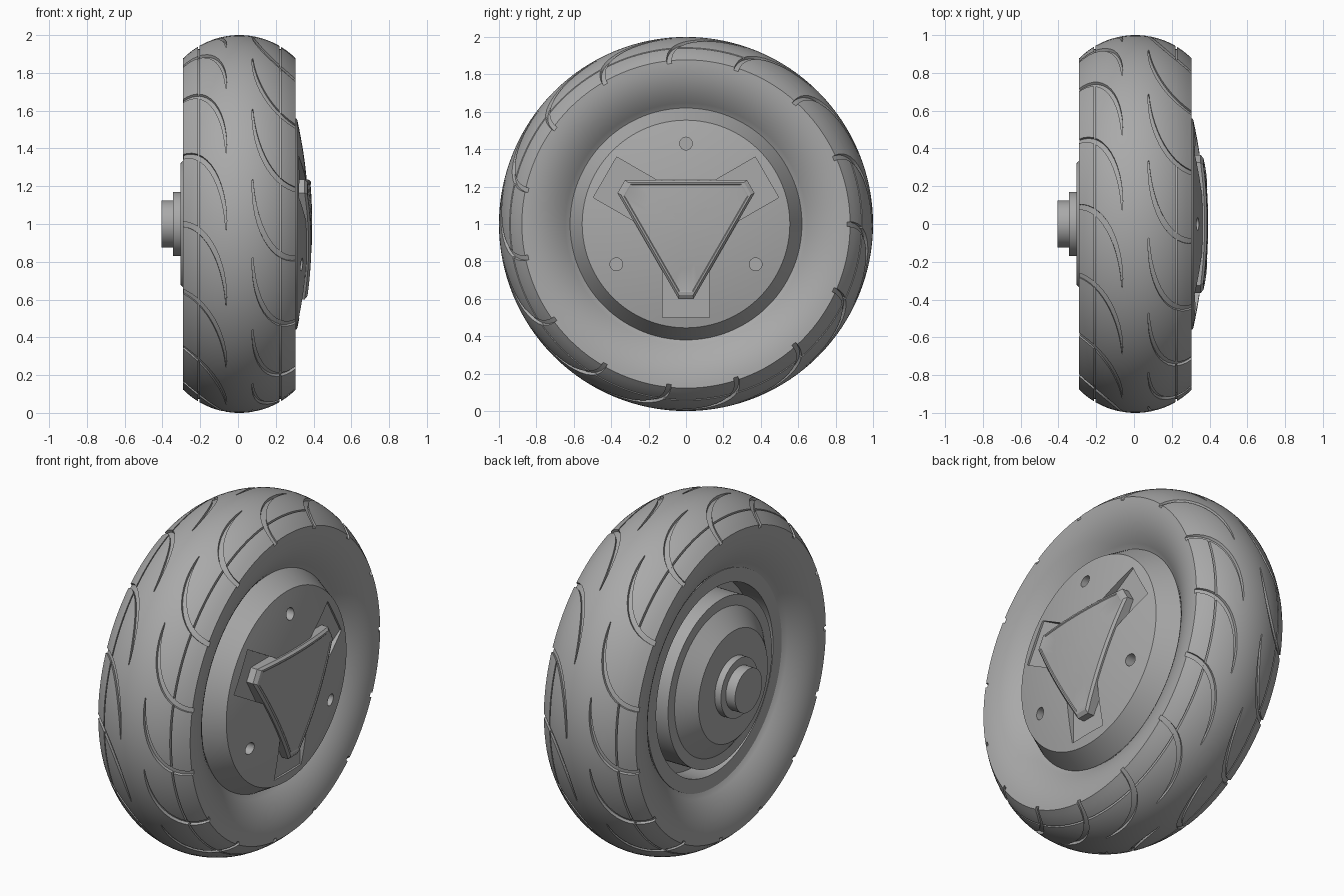
import bpy, bmesh, math
from mathutils import Matrix, Vector

if "Cube" in bpy.data.objects:
    bpy.data.objects.remove(bpy.data.objects["Cube"])

grey = bpy.data.materials.new("mid_grey")
grey.use_nodes = True
grey.diffuse_color = (0.4, 0.4, 0.4, 1)
grey.node_tree.nodes["Principled BSDF"].inputs["Base Color"].default_value = (0.4, 0.4, 0.4, 1)

MID = 0.0075      # tyre centre plane
HALF = 0.2975     # half tyre width
ARC = 0.4226      # tread crown radius
N = 15            # tread repeats


def place(x, r, a):
    return Vector((x, -r * math.cos(a), 1 + r * math.sin(a)))


def tread_r(u):
    return 1 - ARC + math.sqrt(ARC * ARC - u * u)


def dome(r):
    return 0.375 - 0.062 * (r / 0.555) ** 2


def finish(name, bm):
    bmesh.ops.recalc_face_normals(bm, faces=bm.faces)
    mesh = bpy.data.meshes.new(name)
    bm.to_mesh(mesh)
    bm.free()
    mesh.materials.append(grey)
    ob = bpy.data.objects.new(name, mesh)
    bpy.context.collection.objects.link(ob)
    return ob


def select(ob):
    bpy.ops.object.select_all(action='DESELECT')
    ob.select_set(True)
    bpy.context.view_layer.objects.active = ob


def smooth(ob):
    select(ob)
    bpy.ops.object.shade_smooth_by_angle(angle=math.radians(28))


def cut(ob, cutter):
    select(ob)
    mod = ob.modifiers.new("cut", 'BOOLEAN')
    mod.operation = 'DIFFERENCE'
    mod.solver = 'EXACT'
    mod.object = cutter
    bpy.ops.object.modifier_apply(modifier=mod.name)
    bpy.data.objects.remove(cutter)


def lathe(name, profile, closed=False, segs=128):
    """Spin (x, radius) points round the wheel axis."""
    bm = bmesh.new()
    rings = []
    for x, r in profile:
        if r == 0:
            rings.append([bm.verts.new(place(x, 0, 0))] * segs)
        else:
            rings.append([bm.verts.new(place(x, r, math.tau * i / segs)) for i in range(segs)])
    pairs = list(zip(rings, rings[1:]))
    if closed:
        pairs.append((rings[-1], rings[0]))
    for a, b in pairs:
        for i in range(segs):
            j = (i + 1) % segs
            bm.faces.new(list(dict.fromkeys((a[i], a[j], b[j], b[i]))))
    return finish(name, bm)


# Tyre: rounded tread, dished sidewalls
tread = [(MID + HALF * k / 12, tread_r(HALF * k / 12)) for k in range(-12, 13)]
wall = [(HALF - 0.11 * (k / 10) ** 2.2, 0.88 - 0.026 * k) for k in range(1, 11)]
right_wall = [(MID + u, r) for u, r in wall]
left_wall = [(MID - u, r) for u, r in reversed(wall)]
tyre = lathe("tyre", tread + right_wall + [(0.18, 0.59), (-0.17, 0.59)] + left_wall, True)

# Tread grooves: tapered crescents, turned half round for the other side
bm = bmesh.new()
STEPS = 14
for side in (-1, 1):
    for n in range(N):
        start = math.tau * (n + 0.25 * (side + 1)) / N
        prev = None
        for k in range(STEPS + 1):
            t = math.pi / 2 * k / STEPS
            u, a = -0.31 + 0.24 * math.sin(t), -0.45 * (1 - math.cos(t))
            tangent = Vector((0.24 * math.cos(t), -0.45 * math.sin(t))).normalized()
            w = 0.002 + 0.013 * (1 - (k / STEPS) ** 3)
            ring = []
            for s, h in ((-1, -0.016), (1, -0.016), (1, 0.03), (-1, 0.03)):
                uu, aa = u - s * w * tangent.y, a + s * w * tangent.x
                ring.append(bm.verts.new(place(MID - side * uu, tread_r(uu) + h, start - side * aa)))
            if prev:
                for i in range(4):
                    j = (i + 1) % 4
                    bm.faces.new((prev[i], prev[j], ring[j], ring[i]))
            else:
                bm.faces.new(ring)
            prev = ring
        bm.faces.new(prev)
cut(tyre, finish("crescent_cutter", bm))

# Thin groove round each shoulder
for u in (-0.215, 0.215):
    r = tread_r(u)
    cut(tyre, lathe("ring_cutter", [(MID + u - 0.004, r - 0.014), (MID + u + 0.004, r - 0.014),
                                    (MID + u + 0.004, r + 0.03), (MID + u - 0.004, r + 0.03)], True))
smooth(tyre)

# Hub cover: shallow dome with a sloped rim
dome_points = [(dome(0.555 * k / 12), 0.555 * k / 12) for k in range(13)]
cover = lathe("hub_cover", dome_points + [(0.2, 0.62), (0.15, 0.62), (0.15, 0)])

# Three recessed pads and three bolt holes in the cover
bm = bmesh.new()
for n in range(3):
    turn = Matrix.Translation((0, 0, 1)) @ Matrix.Rotation(math.tau * n / 3, 4, 'X')
    pad = Matrix.Translation((0.412, 0, -0.35)) @ Matrix.Diagonal((0.2, 0.25, 0.3, 1))
    bmesh.ops.create_cube(bm, size=1, matrix=turn @ pad)
    hole = Matrix.Translation((0.35, 0, 0.43)) @ Matrix.Rotation(math.pi / 2, 4, 'Y')
    bmesh.ops.create_cone(bm, cap_ends=True, segments=24, radius1=0.034, radius2=0.034,
                          depth=0.2, matrix=turn @ hole)
cut(cover, finish("pad_cutter", bm))
smooth(cover)

# Triangular badge plate that follows the dome
corners = []
for n in range(3):
    for y in (-0.04, 0.04):
        p = Matrix.Rotation(math.tau * n / 3, 2) @ Vector((y, -0.4))
        corners.append(p)
outline = []
for i, p in enumerate(corners):
    q = corners[(i + 1) % 6]
    parts = 10 if i % 2 else 2
    outline += [p.lerp(q, k / parts) for k in range(parts)]
bm = bmesh.new()
prev = None
for scale, lift in ((1, -0.06), (1, 0.01), (0.95, 0.022), (0.91, 0.022), (0.89, 0.018),
                    (0.6, 0.018), (0.3, 0.018), (0.05, 0.018)):
    ring = [bm.verts.new((dome(p.length * scale) + lift, p.x * scale, 1 + p.y * scale)) for p in outline]
    if prev:
        for i in range(len(ring)):
            j = (i + 1) % len(ring)
            bm.faces.new((prev[i], prev[j], ring[j], ring[i]))
    else:
        bm.faces.new(ring)
    prev = ring
bm.faces.new(prev)
smooth(finish("triangle_plate", bm))

# Back of the hub
smooth(lathe("rim", [(0.15, 0), (0.15, 0.62), (-0.185, 0.62), (-0.185, 0.54), (-0.05, 0.54), (-0.05, 0)]))
smooth(lathe("motor_drum", [(-0.04, 0), (-0.04, 0.48), (-0.22, 0.48), (-0.22, 0.42),
                            (-0.305, 0.32), (-0.305, 0)]))
smooth(lathe("axle_collar", [(-0.29, 0), (-0.29, 0.17), (-0.345, 0.17), (-0.345, 0)]))
smooth(lathe("axle", [(-0.33, 0), (-0.33, 0.125), (-0.405, 0.125), (-0.405, 0)]))
